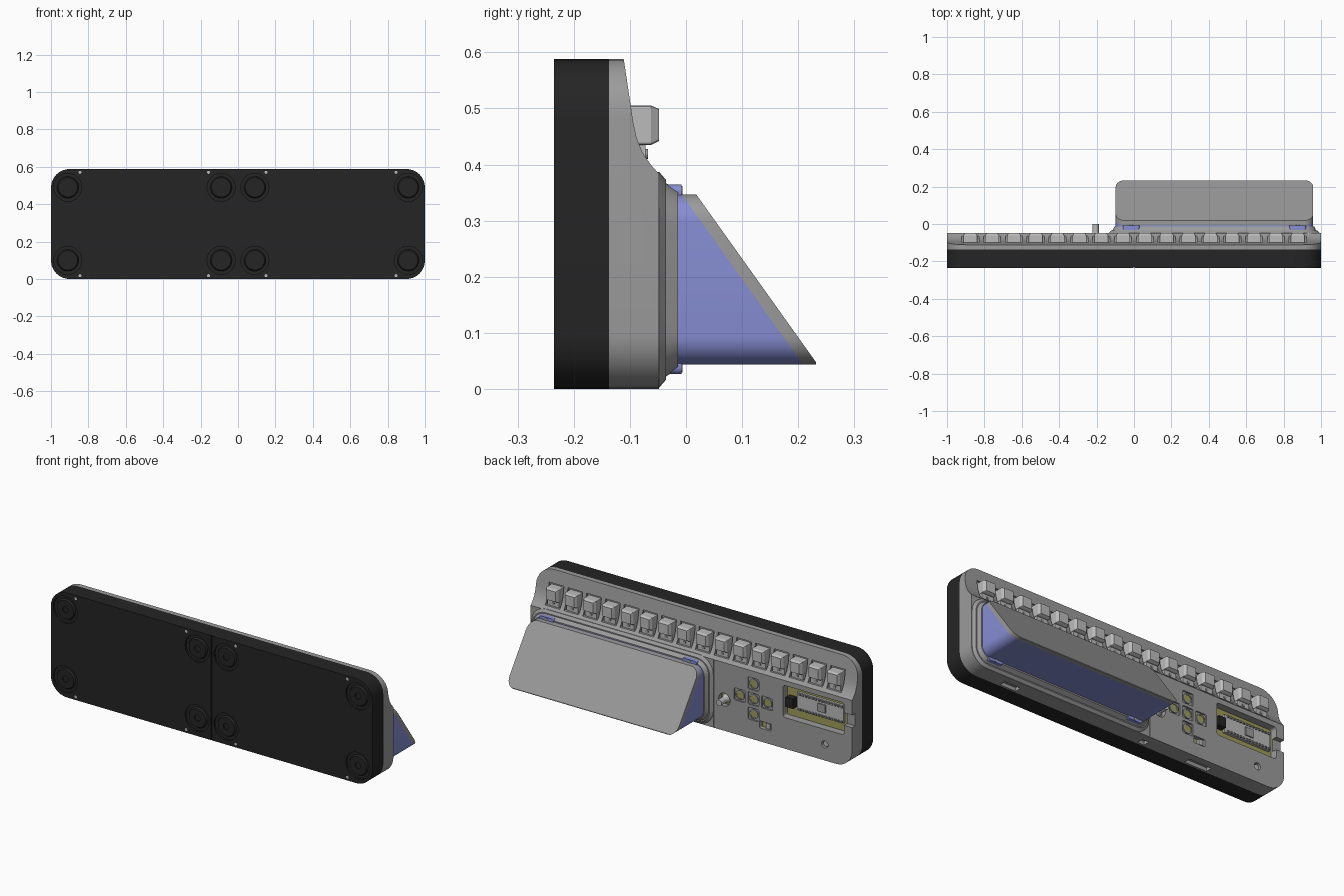
import bpy, bmesh, math
from mathutils import Vector

if "Cube" in bpy.data.objects:
    bpy.data.objects.remove(bpy.data.objects["Cube"], do_unlink=True)


def material(name, r, g, b):
    m = bpy.data.materials.new(name)
    m.use_nodes = True
    m.diffuse_color = (r, g, b, 1)
    m.node_tree.nodes["Principled BSDF"].inputs["Base Color"].default_value = (r, g, b, 1)
    return m


BLACK = material("black plastic", 0.018, 0.018, 0.018)
GREY = material("grey plastic", 0.33, 0.33, 0.33)
LIGHT = material("light grey", 0.5, 0.5, 0.5)
BLUE = material("blue plastic", 0.24, 0.27, 0.65)
OLIVE = material("olive board", 0.34, 0.33, 0.1)


def finish(name, bm, mat):
    bmesh.ops.recalc_face_normals(bm, faces=bm.faces)
    me = bpy.data.meshes.new(name)
    bm.to_mesh(me)
    bm.free()
    ob = bpy.data.objects.new(name, me)
    bpy.context.collection.objects.link(ob)
    if mat:
        me.materials.append(mat)
    return ob


def loft_bmesh(rings):
    bm = bmesh.new()
    loops = [[bm.verts.new(p) for p in ring] for ring in rings]
    n = len(loops[0])
    for a, b in zip(loops, loops[1:]):
        for i in range(n):
            j = (i + 1) % n
            bm.faces.new((a[i], a[j], b[j], b[i]))
    bm.faces.new(loops[0])
    bm.faces.new(loops[-1])
    bmesh.ops.recalc_face_normals(bm, faces=bm.faces)
    return bm


def rect_ring(x0, x1, z0, z1, r, y, seg=8):
    """Rounded rectangle in the XZ plane."""
    pts = []
    for k, (cx, cz) in enumerate(((x1 - r, z1 - r), (x0 + r, z1 - r), (x0 + r, z0 + r), (x1 - r, z0 + r))):
        for i in range(seg + 1):
            a = math.pi / 2 * (k + i / seg)
            pts.append((cx + r * math.cos(a), y, cz + r * math.sin(a)))
    return pts


def slab(name, x0, x1, z0, z1, r, y0, y1, mat=None):
    return finish(name, loft_bmesh([rect_ring(x0, x1, z0, z1, r, y) for y in (y0, y1)]), mat)


def box(name, x0, x1, y0, y1, z0, z1, mat=None):
    corners = [(x0, z0), (x1, z0), (x1, z1), (x0, z1)]
    return finish(name, loft_bmesh([[(x, y, z) for x, z in corners] for y in (y0, y1)]), mat)


def disc(name, x, z, r, y0, y1, mat=None, r1=None, seg=24):
    rings = []
    for y, rad in ((y0, r), (y1, r if r1 is None else r1)):
        rings.append([(x + rad * math.cos(math.tau * i / seg), y, z + rad * math.sin(math.tau * i / seg))
                      for i in range(seg)])
    return finish(name, loft_bmesh(rings), mat)


def boolean(ob, cutters, operation="DIFFERENCE"):
    for c in cutters:
        mod = ob.modifiers.new("cut", "BOOLEAN")
        mod.operation = operation
        mod.solver = "EXACT"
        mod.object = c
        bpy.context.view_layer.objects.active = ob
        bpy.ops.object.modifier_apply(modifier=mod.name)
        bpy.data.objects.remove(c, do_unlink=True)


def smooth(ob):
    bpy.ops.object.select_all(action="DESELECT")
    ob.select_set(True)
    bpy.context.view_layer.objects.active = ob
    bpy.ops.object.shade_smooth_by_angle(angle=math.radians(30))


H = 0.588
FEET = [(x, z) for x in (-0.91, -0.09, 0.09, 0.91) for z in (0.1, 0.49)]
KEYS = [(i - 7.5) * 0.1167 for i in range(16)]
PAD = (-0.385, 0.225)

# Black base shell with foot recesses and a centre seam
base = slab("base_shell", -1, 1, 0, H, 0.1, -0.235, -0.137, BLACK)
boolean(base, [disc("cut", x, z, 0.075, -0.25, -0.225) for x, z in FEET])
boolean(base, [box("cut", -0.002, 0.002, -0.25, -0.23, -0.1, 0.7)])
smooth(base)
for x, z in FEET:
    foot = disc("foot", x, z, 0.06, -0.222, -0.2345, BLACK, 0.052)
    boolean(foot, [disc("cut", x, z, 0.018, -0.25, -0.228)])
    smooth(foot)
for x in (-0.845, -0.158, 0.15, 0.845):
    for z in (0.018, 0.57):
        disc("base_screw", x, z, 0.008, -0.23, -0.2355, LIGHT, seg=12)

# Grey housing: rounded outline intersected with the stepped side profile
housing = slab("housing", -1, 1, 0, H, 0.1, -0.137, -0.03, GREY)
profile = [(-0.2, -0.1), (-0.048, -0.1), (-0.048, 0.383), (-0.063, 0.4), (-0.078, 0.422),
           (-0.088, 0.447), (-0.094, 0.475), (-0.111, H), (-0.111, 0.7), (-0.2, 0.7)]
side = finish("side", loft_bmesh([[(x, y, z) for y, z in profile] for x in (-1.1, 1.1)]), None)
boolean(housing, [side], "INTERSECT")

# Key pits, control openings and bottom ports
cuts = [box("cut", x - 0.046, x + 0.046, -0.108, 0, 0.4, 0.515) for x in KEYS]
cuts += [slab("cut", -0.95, -0.57, 0.175, 0.355, 0.015, -0.09, 0),
         box("cut", -1.1, -0.9, -0.075, 0, 0.23, 0.3),
         slab("cut", -0.495, -0.425, 0.075, 0.115, 0.004, -0.075, 0),
         disc("cut", -0.83, 0.09, 0.02, -0.07, 0),
         disc("cut", -0.205, 0.175, 0.036, -0.075, 0),
         box("cut", -0.142, -0.138, -0.053, 0, -0.1, 0.38)]
for dx, dz in ((0, 0), (0.085, 0), (-0.085, 0), (0, 0.085), (0, -0.085)):
    x, z = PAD[0] + dx, PAD[1] + dz
    cuts.append(slab("cut", x - 0.034, x + 0.034, z - 0.034, z + 0.034, 0.008, -0.056, 0))
    button = disc("pad_button", x, z, 0.02, -0.06, -0.052, OLIVE)
    collar = disc("pad_collar", x, z, 0.027, -0.06, -0.05, GREY)
    boolean(collar, [disc("cut", x, z, 0.0201, -0.07, 0)])
for x, w in ((0.7, 0.05), (-0.15, 0.02), (-0.5, 0.07)):
    cuts.append(box("cut", x - w, x + w, -0.137 + 0.01, -0.09, -0.1, 0.02))
boolean(housing, cuts)
smooth(housing)

# Row of keys: bevelled cap, lower tab and indicator
for x in KEYS:
    cap = finish("key_cap", loft_bmesh([rect_ring(x - 0.038, x + 0.038, 0.435, 0.505, 0.004, -0.11, 2),
                                        rect_ring(x - 0.038, x + 0.038, 0.435, 0.505, 0.004, -0.062, 2),
                                        rect_ring(x - 0.029, x + 0.029, 0.442, 0.499, 0.004, -0.048, 2)]), LIGHT)
    box("key_tab", x - 0.036, x + 0.036, -0.11, -0.072, 0.402, 0.435, LIGHT)
    disc("key_indicator", x, 0.419, 0.009, -0.075, -0.068, GREY, seg=12)

# Raised bezel around the display hood
bezel = finish("bezel", loft_bmesh([rect_ring(-0.136, 0.994, 0.002, 0.387, 0.09, -0.055),
                                    rect_ring(-0.136, 0.994, 0.002, 0.387, 0.09, -0.048),
                                    rect_ring(-0.122, 0.98, 0.016, 0.373, 0.08, -0.036),
                                    rect_ring(-0.116, 0.974, 0.022, 0.367, 0.075, -0.036),
                                    rect_ring(-0.104, 0.964, 0.036, 0.354, 0.065, -0.014)]), GREY)
smooth(bezel)

# Display hood: rounded prism cut on a slope, with a grey front panel
hood = loft_bmesh([rect_ring(-0.098, 0.958, 0.044, 0.347, 0.05, y) for y in (-0.02, 0.232)])
slope = Vector((0, 0.297, 0.212)).normalized()


def split(point, clear):
    bmesh.ops.bisect_plane(hood, geom=hood.verts[:] + hood.edges[:] + hood.faces[:],
                           plane_co=point, plane_no=slope, clear_outer=clear)


outer, inner = Vector((0, 0.018, 0.347)), Vector((0, -0.008, 0.347))
split(outer, True)
bmesh.ops.holes_fill(hood, edges=[e for e in hood.edges if e.is_boundary])
split(inner, False)
for f in hood.faces:
    f.material_index = int((f.calc_center_median() - inner).dot(slope) > 0.0001)
hood_ob = finish("display_hood", hood, BLUE)
hood_ob.data.materials.append(GREY)
smooth(hood_ob)

# Blue hood clips with screws
for x in (-0.015, 0.875):
    for z, s in ((0.35, 1), (0.041, -1)):
        smooth(slab("hood_clip", x - 0.045, x + 0.045, z - 0.014, z + 0.014, 0.012, -0.04, -0.008, BLUE))
        disc("clip_screw", x, z + s * 0.003, 0.009, -0.01, -0.006, GREY, seg=12)

# Joystick
smooth(disc("joystick_well", -0.205, 0.175, 0.034, -0.078, -0.07, OLIVE))
smooth(disc("joystick_base", -0.205, 0.175, 0.027, -0.072, -0.04, LIGHT, 0.014))
smooth(disc("joystick_stem", -0.205, 0.175, 0.017, -0.045, 0.0, LIGHT))

# Circuit board, module, connector and pin rows inside the opening
box("circuit_board", -0.948, -0.572, -0.092, -0.086, 0.177, 0.353, OLIVE)
box("module_board", -0.93, -0.64, -0.086, -0.072, 0.225, 0.325, LIGHT)
box("connector", -0.63, -0.585, -0.086, -0.05, 0.235, 0.29, BLACK)
box("module_chip", -0.82, -0.77, -0.073, -0.066, 0.255, 0.3, GREY)
for i in range(14):
    for z in (0.233, 0.317):
        x = -0.92 + i * 0.02
        box("module_pin", x - 0.005, x + 0.005, -0.073, -0.064, z - 0.005, z + 0.005, GREY)

# Slide switch and housing screw
box("switch_plate", -0.494, -0.426, -0.077, -0.07, 0.076, 0.114, OLIVE)
box("switch_slider", -0.485, -0.46, -0.072, -0.052, 0.08, 0.11, LIGHT)
smooth(disc("housing_screw", -0.83, 0.09, 0.015, -0.072, -0.058, LIGHT))
